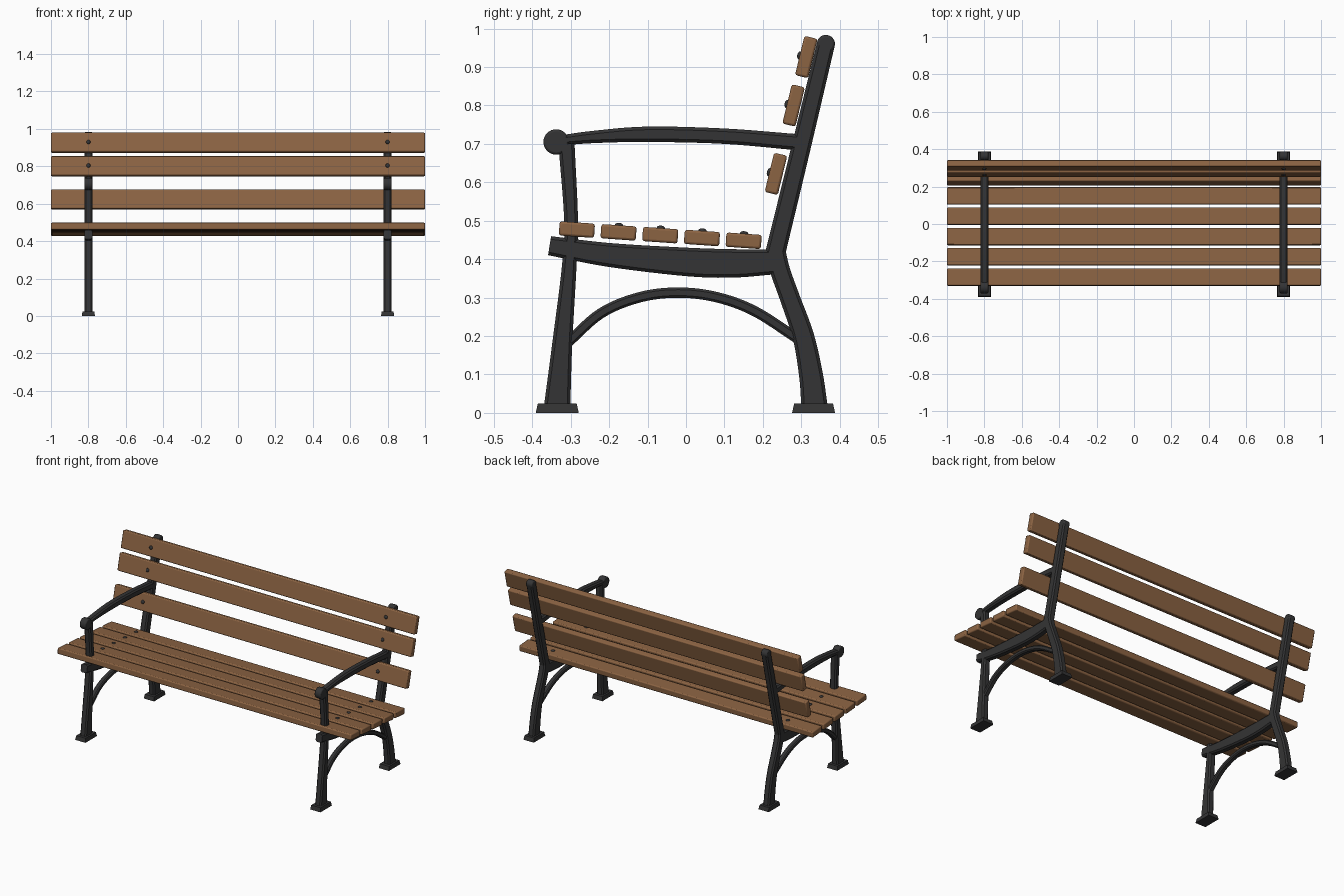
import bpy, bmesh, math
from mathutils import Vector, Matrix

default = bpy.data.objects.get("Cube")
if default:
    bpy.data.objects.remove(default, do_unlink=True)


def material(name, color):
    m = bpy.data.materials.new(name)
    m.use_nodes = True
    m.diffuse_color = color
    m.node_tree.nodes["Principled BSDF"].inputs["Base Color"].default_value = color
    return m


WOOD = material("brown wood", (0.26, 0.125, 0.055, 1))
IRON = material("dark cast iron", (0.034, 0.034, 0.035, 1))
SIDE_X = 0.8      # distance of each iron side frame from the middle


def finish(name, bm, mat, mirror=False, bevel=0, angle=35):
    bmesh.ops.recalc_face_normals(bm, faces=bm.faces)
    mesh = bpy.data.meshes.new(name)
    bm.to_mesh(mesh)
    bm.free()
    mesh.materials.append(mat)
    obj = bpy.data.objects.new(name, mesh)
    bpy.context.collection.objects.link(obj)
    bpy.ops.object.select_all(action='DESELECT')
    obj.select_set(True)
    bpy.context.view_layer.objects.active = obj
    bpy.ops.object.shade_smooth_by_angle(angle=math.radians(angle))
    if bevel:
        b = obj.modifiers.new("rounded edges", 'BEVEL')
        b.width, b.segments = bevel, 2
        b.limit_method = 'ANGLE'
    if mirror:
        obj.modifiers.new("other side", 'MIRROR')
    return obj


def smooth_path(points, steps=6):
    """Catmull-Rom through (y, z, half height) stations."""
    p = [Vector(q) for q in points]
    p = [2 * p[0] - p[1]] + p + [2 * p[-1] - p[-2]]
    out = []
    for a, b, c, d in zip(p, p[1:], p[2:], p[3:]):
        for i in range(steps):
            t = i / steps
            out.append((2 * b + (c - a) * t + (2 * a - 5 * b + 4 * c - d) * t ** 2
                        + (3 * b - a - 3 * c + d) * t ** 3) / 2)
    return out + [p[-2]]


def bar(name, points, width=0.042, chamfer=0.008):
    """Chamfered iron bar swept along a path in the side plane."""
    path = smooth_path(points)
    bm = bmesh.new()
    rings = []
    w = width / 2
    for i, s in enumerate(path):
        tangent = path[min(i + 1, len(path) - 1)] - path[max(i - 1, 0)]
        normal = Vector((0, -tangent.y, tangent.x)).normalized()
        h = s.z
        section = [(w, h - chamfer), (w - chamfer, h), (chamfer - w, h), (-w, h - chamfer)]
        section += [(-x, -n) for x, n in section]
        rings.append([bm.verts.new(Vector((SIDE_X + x, s.x, s.y)) + normal * n)
                      for x, n in section])
    for a, b in zip(rings, rings[1:]):
        for k in range(len(a)):
            j = (k + 1) % len(a)
            bm.faces.new((a[k], a[j], b[j], b[k]))
    bm.faces.new(rings[0])
    bm.faces.new(rings[-1])
    return finish(name, bm, IRON, mirror=True)


def round_end(name, y, z, radius, width=0.042):
    bm = bmesh.new()
    bmesh.ops.create_cone(bm, cap_ends=True, segments=32, radius1=radius, radius2=radius,
                          depth=width, matrix=Matrix.Translation((SIDE_X, y, z))
                          @ Matrix.Rotation(math.pi / 2, 4, 'Y'))
    return finish(name, bm, IRON, mirror=True, bevel=0.006)


def foot(name, y):
    bm = bmesh.new()
    bmesh.ops.create_cube(bm, size=1, matrix=Matrix.Translation((SIDE_X, y, 0.0125))
                          @ Matrix.Diagonal((0.07, 0.112, 0.025, 1)))
    for v in bm.verts:
        if v.co.z > 0.01:
            v.co.x = SIDE_X + (v.co.x - SIDE_X) * 0.9
            v.co.y = y + (v.co.y - y) * 0.9
    return finish(name, bm, IRON, mirror=True)


def slat(name, y, z, width, thickness, tilt, bolt=True):
    """Plank tilted about x, with a domed bolt over each side frame."""
    place = Matrix.Translation((0, y, z)) @ Matrix.Rotation(tilt, 4, 'X')
    bm = bmesh.new()
    bmesh.ops.create_cube(bm, size=1, matrix=place @ Matrix.Diagonal((2, width, thickness, 1)))
    finish(name, bm, WOOD, bevel=0.006)
    if bolt:
        bm = bmesh.new()
        bmesh.ops.create_uvsphere(bm, u_segments=16, v_segments=8, radius=0.011,
                                  matrix=place @ Matrix.Translation((SIDE_X, 0, thickness / 2))
                                  @ Matrix.Diagonal((1, 1, 0.6, 1)))
        finish(name + "_bolt", bm, IRON, mirror=True, angle=60)


# Iron side frames
bar("front_leg", [(-0.335, 0.02, 0.034), (-0.322, 0.18, 0.026), (-0.304, 0.38, 0.019),
                  (-0.299, 0.5, 0.018), (-0.311, 0.7, 0.021)])
bar("rear_leg", [(0.334, 0.02, 0.034), (0.325, 0.1, 0.031), (0.305, 0.2, 0.028),
                 (0.27, 0.3, 0.026), (0.245, 0.37, 0.026), (0.232, 0.425, 0.026)])
bar("back_post", [(0.231, 0.41, 0.026), (0.298, 0.685, 0.025), (0.364, 0.96, 0.0235)])
round_end("post_top", 0.364, 0.96, 0.0235)
bar("seat_rail", [(-0.355, 0.435, 0.025), (-0.2, 0.411, 0.031), (0, 0.393, 0.037),
                  (0.12, 0.389, 0.037), (0.235, 0.393, 0.032)])
bar("armrest", [(-0.335, 0.708, 0.013), (-0.24, 0.718, 0.016), (-0.1, 0.725, 0.02),
                (0.1, 0.72, 0.02), (0.295, 0.704, 0.021)])
round_end("armrest_knob", -0.338, 0.705, 0.033)
bar("brace_arch", [(-0.308, 0.183, 0.0135), (-0.22, 0.26, 0.0135), (-0.12, 0.301, 0.0135),
                   (-0.02, 0.313, 0.0135), (0.08, 0.301, 0.0135), (0.18, 0.264, 0.0135),
                   (0.295, 0.19, 0.0135)], width=0.032, chamfer=0.006)
foot("front_foot", -0.335)
foot("rear_foot", 0.332)

# Wooden seat, sloping down to the back
for i in range(5):
    slat(f"seat_slat_{i + 1}", -0.284 + 0.1085 * i, 0.477 - 0.0073 * i,
         0.092, 0.037, math.radians(-4), bolt=i > 0)

# Wooden backrest, leaning with the posts
for i, (y, z) in enumerate([(0.234, 0.622), (0.28, 0.8), (0.313, 0.926)]):
    slat(f"back_slat_{i + 1}", y, z, 0.105, 0.035, math.radians(90 - 13.6))
